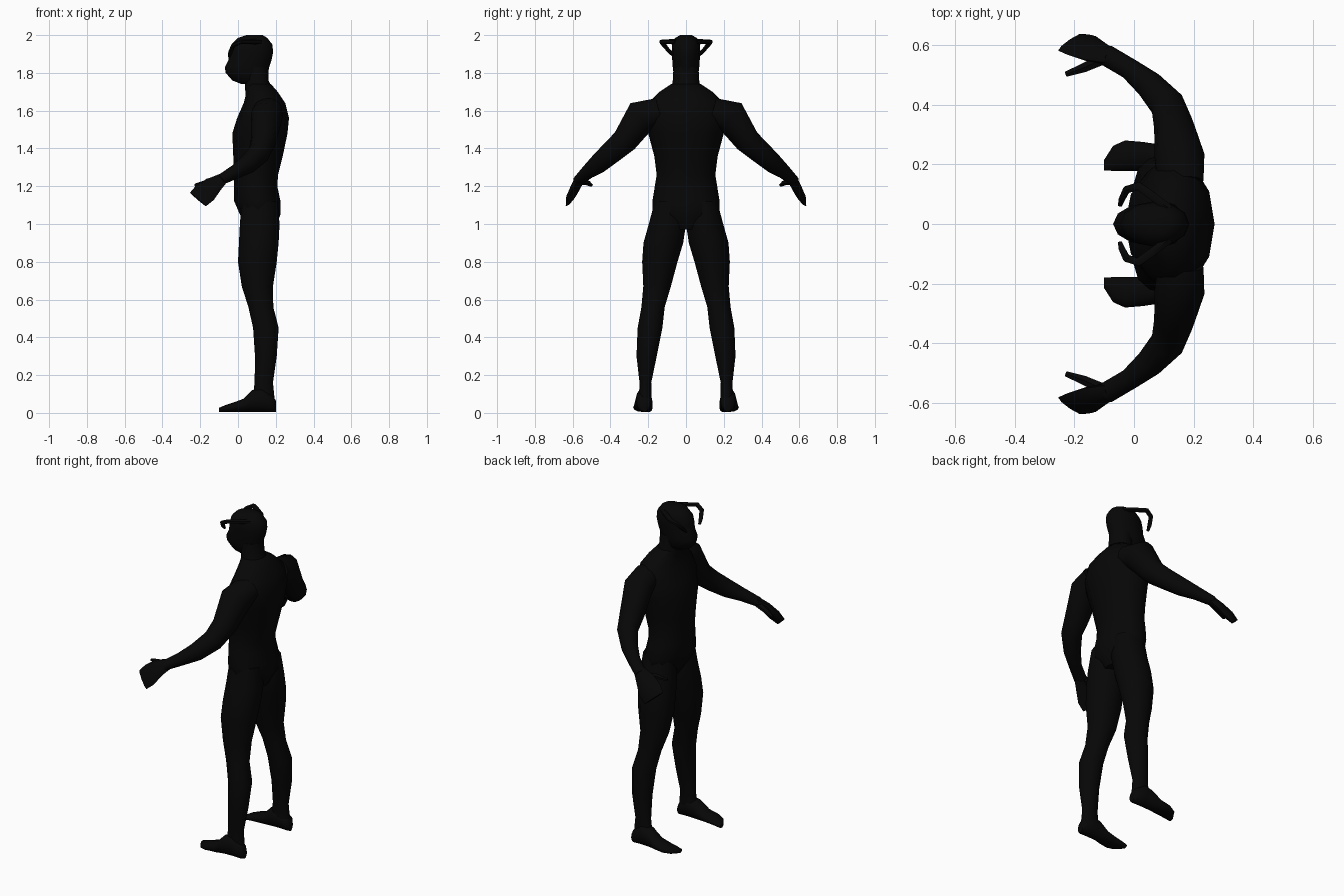
import bpy, bmesh, math
from mathutils import Vector

black = bpy.data.materials.new("near black")
black.diffuse_color = (0.002, 0.002, 0.002, 1)


def loft(name, rings, ref, axis=None, sides=12, mirror=False):
    """Skin of elliptical rings (centre, half width along ref, half width across)."""
    bm = bmesh.new()
    pts = [Vector(r[0]) for r in rings]
    loops = []
    for i, (c, a, b) in enumerate(rings):
        t = Vector(axis) if axis else pts[min(i + 1, len(pts) - 1)] - pts[max(i - 1, 0)]
        t.normalize()
        u = Vector(ref)
        u = (u - t * u.dot(t)).normalized()
        v = t.cross(u)
        loops.append([bm.verts.new(pts[i] + u * a * math.cos(k * math.tau / sides)
                                   + v * b * math.sin(k * math.tau / sides))
                      for k in range(sides)])
    for lo, hi in zip(loops, loops[1:]):
        for k in range(sides):
            n = (k + 1) % sides
            bm.faces.new((lo[k], lo[n], hi[n], hi[k]))
    bm.faces.new(loops[0][::-1])
    bm.faces.new(loops[-1])
    bmesh.ops.recalc_face_normals(bm, faces=bm.faces)
    mesh = bpy.data.meshes.new(name)
    bm.to_mesh(mesh)
    bm.free()
    ob = bpy.data.objects.new(name, mesh)
    bpy.context.collection.objects.link(ob)
    mesh.materials.append(black)
    if mirror:
        m = ob.modifiers.new("other side", 'MIRROR')
        m.use_axis = (False, True, False)
        m.use_mirror_merge = False
    bpy.ops.object.select_all(action='DESELECT')
    ob.select_set(True)
    bpy.context.view_layer.objects.active = ob
    bpy.ops.object.shade_smooth_by_angle(angle=math.radians(50))
    return ob


def upright(name, rows, **kw):
    """Rows are (z, front x, back x, inner y, outer y)."""
    rings = [(((f + b) / 2, (i + o) / 2, z), (b - f) / 2, (o - i) / 2)
             for z, f, b, i, o in rows]
    return loft(name, rings, (1, 0, 0), axis=(0, 0, 1), **kw)


# torso with hips, chest and shoulder slope
torso = [(.97, .06, .19, .06), (1.05, .01, .225, .175), (1.12, -.02, .225, .178),
         (1.20, -.02, .208, .165), (1.26, -.02, .212, .155), (1.36, -.025, .237, .168),
         (1.48, -.03, .262, .20), (1.56, -.005, .27, .22), (1.64, .03, .25, .20),
         (1.70, .045, .21, .14), (1.74, .045, .175, .08)]
upright("torso", [(z, f, b, -w, w) for z, f, b, w in torso])

# neck and head
neck = [(1.68, .04, .20, .085), (1.76, .035, .162, .07), (1.83, .03, .16, .066)]
upright("neck", [(z, f, b, -w, w) for z, f, b, w in neck])
head = [(1.74, .02, .12, .03), (1.76, -.03, .155, .052), (1.80, -.065, .16, .066),
        (1.83, -.07, .165, .07), (1.87, -.05, .178, .073), (1.91, -.045, .186, .076),
        (1.95, -.035, .182, .074), (1.985, 0, .155, .058), (2.0, .045, .13, .03)]
upright("head", [(z, f, b, -w, w) for z, f, b, w in head])

# curved hooks from the top of the head around the face
loft("head_hook", [((.12, .05, 1.965), .014, .016), ((.06, .095, 1.965), .013, .016),
                   ((.015, .127, 1.965), .012, .016), ((-.025, .115, 1.945), .011, .014),
                   ((-.04, .085, 1.91), .010, .012), ((-.047, .062, 1.885), .006, .008)],
     (0, 0, 1), sides=6, mirror=True)

# legs
upright("leg", [(1.12, .02, .21, .02, .165), (1.0, .01, .22, .0, .197),
                (.9, .005, .215, .015, .225), (.8, 0, .205, .045, .232),
                (.67, .02, .185, .08, .226), (.56, .055, .187, .113, .236),
                (.45, .08, .215, .125, .256), (.30, .09, .205, .155, .262),
                (.16, .088, .185, .184, .246), (.06, .075, .195, .183, .25)], mirror=True)

# feet, from heel to toe: x, inner y, outer y, height
foot = [(.20, .20, .24, .06), (.185, .185, .26, .085), (.13, .18, .265, .13),
        (.075, .178, .268, .115), (.03, .178, .275, .07), (-.03, .178, .28, .048),
        (-.07, .178, .262, .035), (-.10, .18, .215, .022)]
loft("foot", [((x, (i + o) / 2, .005 + h / 2), (o - i) / 2, h / 2) for x, i, o, h in foot],
     (0, 1, 0), axis=(-1, 0, 0), mirror=True)

# arms, from inside the shoulder to the wrist
loft("arm", [((.155, .14, 1.60), .08, .07), ((.152, .235, 1.572), .082, .092),
             ((.135, .325, 1.44), .068, .068), ((.112, .40, 1.375), .058, .06),
             ((.05, .468, 1.315), .047, .052), ((-.015, .52, 1.275), .036, .038),
             ((-.095, .567, 1.232), .036, .026)],
     (.77, .64, 0), mirror=True)

# flat hands and thumbs
loft("hand", [((-.08, .56, 1.24), .034, .026), ((-.13, .578, 1.208), .055, .026),
              ((-.175, .598, 1.165), .068, .023), ((-.212, .609, 1.13), .062, .012)],
     (.87, .34, -.30), sides=8, mirror=True)
loft("thumb", [((-.10, .555, 1.225), .018, .022), ((-.165, .525, 1.22), .015, .018),
               ((-.228, .502, 1.205), .008, .010)], (0, 0, 1), sides=6, mirror=True)
